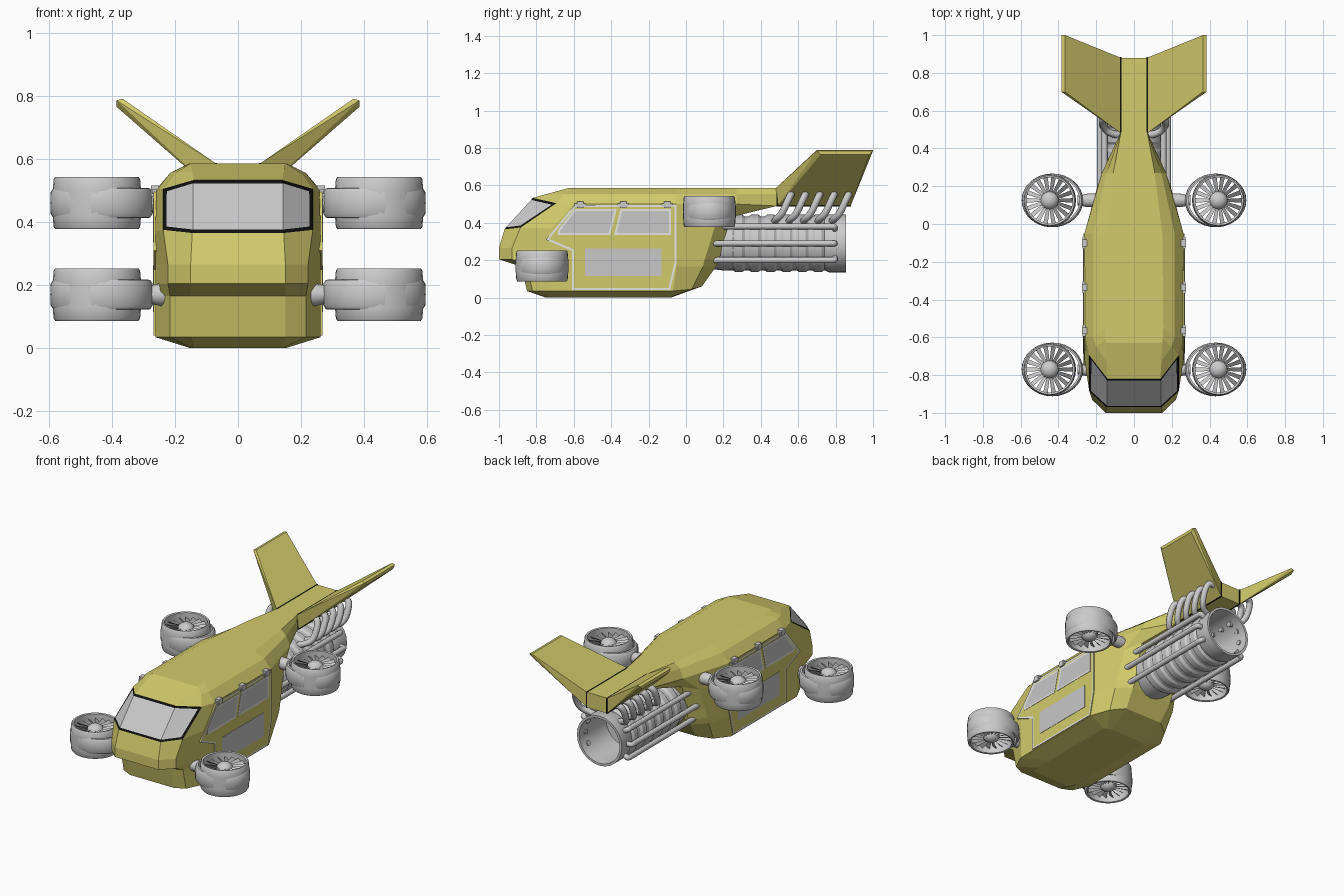
import bpy, bmesh, math
from mathutils import Matrix, Vector

if "Cube" in bpy.data.objects:
    bpy.data.objects.remove(bpy.data.objects["Cube"])


def material(name, rgb):
    m = bpy.data.materials.new(name)
    m.diffuse_color = (*rgb, 1)
    m.use_nodes = True
    m.node_tree.nodes["Principled BSDF"].inputs["Base Color"].default_value = m.diffuse_color
    return m


YELLOW = material("olive yellow paint", (0.65, 0.60, 0.15))
METAL = material("grey metal", (0.60, 0.60, 0.60))
GLASS = material("grey glass", (0.58, 0.58, 0.58))
BLACK = material("black seal", (0.005, 0.005, 0.005))
WHITE = material("white trim", (0.95, 0.95, 0.92))


def finish(bm, name, mats, smooth=None):
    me = bpy.data.meshes.new(name)
    bm.to_mesh(me)
    bm.free()
    for m in mats:
        me.materials.append(m)
    if smooth:
        me.shade_smooth()
        me.set_sharp_from_angle(angle=math.radians(smooth))
    ob = bpy.data.objects.new(name, me)
    bpy.context.collection.objects.link(ob)
    return ob


def hull(name, pts, mat):
    """Convex solid around a few points."""
    bm = bmesh.new()
    for p in pts:
        bm.verts.new(p)
    bmesh.ops.convex_hull(bm, input=bm.verts[:])
    bmesh.ops.dissolve_limit(bm, angle_limit=0.01, verts=bm.verts[:], edges=bm.edges[:])
    bmesh.ops.recalc_face_normals(bm, faces=bm.faces[:])
    return finish(bm, name, [mat])


def box(name, lo, hi, mat):
    return hull(name, [(x, y, z) for x in (lo[0], hi[0]) for y in (lo[1], hi[1])
                       for z in (lo[2], hi[2])], mat)


def lathe(name, prof, mat, matrix, closed=False, n=32, smooth=35):
    """Revolve (radius, height) points around local z."""
    bm = bmesh.new()
    vs = [bm.verts.new((r, 0, z)) for r, z in prof]
    es = [bm.edges.new(p) for p in zip(vs, vs[1:])]
    if closed:
        es.append(bm.edges.new((vs[-1], vs[0])))
    bmesh.ops.spin(bm, geom=vs + es, cent=(0, 0, 0), axis=(0, 0, 1),
                   angle=math.tau, steps=n)
    bmesh.ops.remove_doubles(bm, verts=bm.verts[:], dist=1e-5)
    bmesh.ops.transform(bm, matrix=matrix, verts=bm.verts[:])
    bmesh.ops.recalc_face_normals(bm, faces=bm.faces[:])
    return finish(bm, name, [mat], smooth)


def pipe(name, pts, r):
    cu = bpy.data.curves.new(name, 'CURVE')
    cu.dimensions = '3D'
    cu.bevel_depth, cu.bevel_resolution, cu.use_fill_caps = r, 2, True
    sp = cu.splines.new('NURBS')
    sp.points.add(len(pts) - 1)
    for p, c in zip(sp.points, pts):
        p.co = (*c, 1)
    sp.use_endpoint_u, sp.order_u, sp.resolution_u = True, 3, 4
    cu.materials.append(METAL)
    tmp = bpy.data.objects.new(name, cu)
    bpy.context.collection.objects.link(tmp)
    me = bpy.data.meshes.new_from_object(tmp.evaluated_get(bpy.context.evaluated_depsgraph_get()))
    bpy.data.objects.remove(tmp)
    me.shade_smooth()
    bpy.context.collection.objects.link(bpy.data.objects.new(name, me))


def plate(name, pts, s, x0, x1, mat, rim=0.0):
    """Side plate from (y, z) outline, with an optional white rim."""
    bm = bmesh.new()
    f = bm.faces.new([bm.verts.new((s * x0, y, z)) for y, z in pts])
    ret = bmesh.ops.extrude_face_region(bm, geom=[f], use_keep_orig=True)["geom"]
    bmesh.ops.translate(bm, vec=(s * (x1 - x0), 0, 0),
                        verts=[g for g in ret if isinstance(g, bmesh.types.BMVert)])
    top = [g for g in ret if isinstance(g, bmesh.types.BMFace)]
    bmesh.ops.recalc_face_normals(bm, faces=bm.faces[:])
    if rim:
        edge = bmesh.ops.inset_region(bm, faces=top, thickness=rim, use_even_offset=True,
                                      use_boundary=True)["faces"]
        for e in edge:
            e.material_index = 1
    finish(bm, name, [mat, WHITE])


# Fuselage: stacked horizontal outlines, half points run nose to tail
LEVELS = [
    (0.0, [(.14, -.75), (.15, -.70), (.15, -.6), (.15, -.1), (.13, -.09), (.1, -.08)]),
    (.035, [(.15, -.85), (.215, -.82), (.262, -.72), (.262, -.07), (.21, .03, .045), (.13, .085, .06)]),
    (.165, [(.15, -.88), (.215, -.85), (.262, -.72), (.262, -.05), (.22, .09), (.14, .16)]),
    (.205, [(.15, -1), (.222, -.93), (.262, -.72), (.262, -.05), (.22, .1), (.14, .18)]),
    (.265, [(.15, -1), (.222, -.93), (.262, -.72), (.262, -.05), (.215, .12), (.14, .19)]),
    (.37, [(.145, -.97, .365), (.237, -.885, .375), (.262, -.72), (.262, -.05), (.205, .16, .4), (.14, .24, .43)]),
    (.50, [(.14, -.82, .533), (.237, -.695, .505), (.258, -.6), (.262, -.05), (.17, .27), (.07, .485, .49)]),
    (.555, [(.145, -.725, .559), (.2, -.65), (.215, -.6), (.215, -.05), (.145, .27), (.07, .485)]),
    (.585, [(.15, -.63), (.152, -.61), (.155, -.55), (.15, -.05), (.11, .27), (.07, .485)]),
]
bm = bmesh.new()
rings = []
for z, half in LEVELS:
    right = [bm.verts.new((p[0], p[1], p[2] if len(p) > 2 else z)) for p in half]
    left = [bm.verts.new((-v.co.x, v.co.y, v.co.z)) for v in right]
    rings.append(right + left[::-1])
wind = []
for k, (a, b) in enumerate(zip(rings, rings[1:])):
    for i in range(12):
        j = (i + 1) % 12
        f = bm.faces.new((a[i], a[j], b[j], b[i]))
        if k == 5 and i in (0, 10, 11):      # windscreen wraps the nose
            wind.append(f)
bm.faces.new(rings[0])
bm.faces.new(rings[-1])
bmesh.ops.recalc_face_normals(bm, faces=bm.faces[:])
for f in wind:
    f.material_index = 1
for f in bmesh.ops.inset_region(bm, faces=wind, thickness=0.013, use_even_offset=True,
                                use_boundary=True)["faces"]:
    f.material_index = 2
finish(bm, "fuselage", [YELLOW, GLASS, BLACK])

# Tail boom
box("tail_boom", (-.07, .47, .49), (.07, .88, .585), YELLOW)

for s, side in ((1, "right"), (-1, "left")):
    # V tail fin and its black root seam
    hull(side + "_tail_fin", [(s * x, y, z) for x, y, z in (
        (.07, .48, .585), (.07, .88, .585), (.365, 1, .79), (.365, .70, .79),
        (.07, .49, .49), (.07, .88, .49), (.385, 1, .785), (.385, .70, .785),
        (.385, .98, .765), (.385, .72, .765))], YELLOW)
    box(side + "_fin_seam", (s * .067, .485, .488), (s * .073, .883, .587), BLACK)

    # Sliding door with windows, lower panel and hinges
    plate(side + "_door", [(-.75, .31), (-.595, .495), (-.05, .495), (-.05, .19), (-.085, .04),
                           (-.61, .04), (-.61, .25)], s, .25, .267, YELLOW, .011)
    plate(side + "_front_window", [(-.685, .335), (-.685, .36), (-.595, .475), (-.37, .475),
                                   (-.405, .335)], s, .26, .269, GLASS, .011)
    plate(side + "_rear_window", [(-.385, .335), (-.35, .475), (-.08, .475), (-.08, .335)],
          s, .26, .269, GLASS, .011)
    plate(side + "_door_panel", [(-.54, .115), (-.54, .262), (-.13, .262), (-.13, .115)],
          s, .26, .269, GLASS)
    for i, y in enumerate((-.565, -.335, -.1)):
        box(f"{side}_hinge_{i}", (s * .245, y - .03, .488), (s * .272, y + .03, .502), METAL)
        box(f"{side}_hinge_knuckle_{i}", (s * .25, y - .018, .48), (s * .276, y + .018, .515), METAL)

    # Lift fans on short arms
    for end, y, z in (("front", -.77, .17), ("rear", .125, .46)):
        n = f"{side}_{end}_fan"
        at = Matrix.Translation((s * .447, y, z))
        lathe(n + "_housing", [(.122, .08), (.132, .083), (.137, .076), (.14, .04), (.14, -.04),
                               (.137, -.076), (.132, -.083), (.122, -.08)], METAL, at, True, 32)
        band = Matrix.Translation((s * .432, y, z)) @ Matrix.Diagonal((1.1, .96, 1, 1))
        lathe(n + "_band", [(.13, .048), (.14, .046), (.147, .034), (.148, 0), (.147, -.034),
                            (.14, -.046), (.13, -.048)], METAL, band, True, 32)
        lathe(n + "_hub", [(0, .075), (.025, .07), (.043, .055), (.05, .035), (.05, -.035),
                           (.043, -.055), (.025, -.07), (0, -.075)], METAL, at, False, 20)
        bm = bmesh.new()
        for h in (.045, -.045):
            for i in range(18):
                rot = at @ Matrix.Rotation(i * math.tau / 18, 4, 'Z')
                quad = ((.045, -.008, h - .008), (.124, -.012, h - .01),
                        (.124, .012, h + .01), (.045, .008, h + .008))
                bm.faces.new([bm.verts.new(rot @ Vector(q)) for q in quad])
        finish(bm, n + "_blades", [METAL])
        arm = Matrix.Translation((s * .2, y, z)) @ Matrix.Rotation(s * math.pi / 2, 4, 'Y')
        lathe(n + "_arm", [(0, 0), (.036, 0), (.036, .045), (.031, .07), (.027, .1), (0, .1)],
              METAL, arm, False, 16)

    # Coolant pipes along the engine
    for i, a in enumerate((30, 0, -30)):
        c, d = s * math.cos(math.radians(a)), math.sin(math.radians(a))
        pipe(f"{side}_engine_pipe_{i}", [(c * r, y, .29 + d * r) for r, y in (
            (.18, .08), (.18, .5), (.18, .765), (.18, .795), (.165, .795), (.13, .795))], .016)

    # Curved exhaust stubs between engine and fin
    for i in range(5):
        y = .56 + .077 * i
        pipe(f"{side}_exhaust_{i}", [(s * .07, y - .09, .40), (s * .12, y - .085, .415),
                                     (s * .165, y - .05, .44), (s * .17, y - .01, .53),
                                     (s * .145, y + .005, .56), (s * .10, y + .005, .545)], .019)

# Main engine: ribbed barrel with open nozzle
prof = [(0, .08), (.13, .08), (.145, .2)]
for i in range(6):
    y = .25 + .085 * i
    prof += [(.144, y), (.154, y + .015), (.154, y + .05), (.144, y + .065)]
prof += [(.155, .765), (.155, .855), (.14, .855), (.132, .6), (0, .59)]
lathe("main_engine", prof, METAL,
      Matrix.Translation((0, 0, .29)) @ Matrix.Rotation(-math.pi / 2, 4, 'X'), False, 24, 30)
